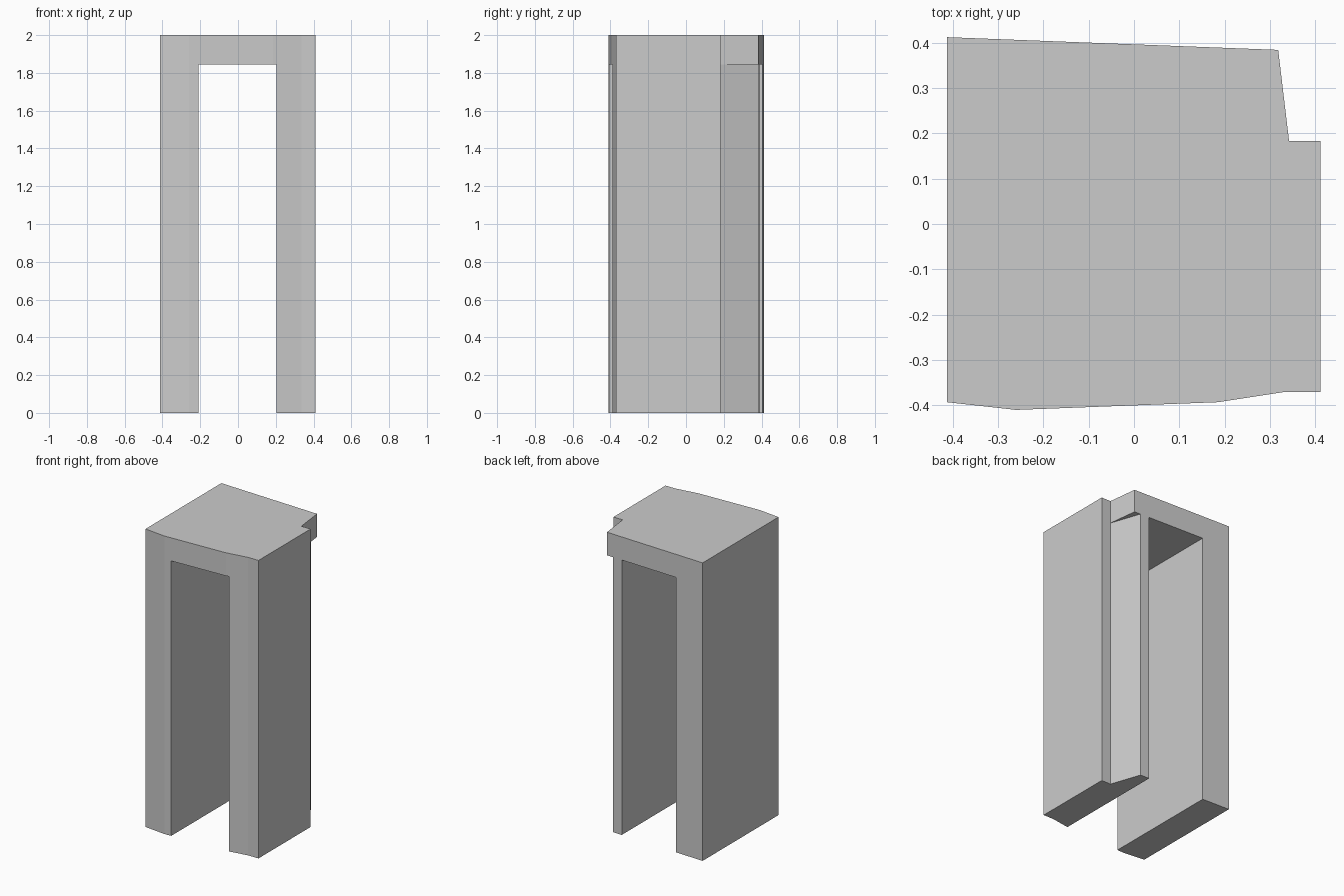
import bpy, bmesh

if "Cube" in bpy.data.objects:
    bpy.data.objects.remove(bpy.data.objects["Cube"])


def prism(name, outline, z0, z1):
    """Extrude a flat plan outline into a closed vertical prism."""
    bm = bmesh.new()
    base = bm.faces.new([bm.verts.new((x, y, z0)) for x, y in outline])
    top = bmesh.ops.extrude_face_region(bm, geom=[base], use_keep_orig=True)["geom"]
    for v in top:
        if isinstance(v, bmesh.types.BMVert):
            v.co.z = z1
    bmesh.ops.recalc_face_normals(bm, faces=bm.faces[:])
    mesh = bpy.data.meshes.new(name)
    bm.to_mesh(mesh)
    bm.free()
    obj = bpy.data.objects.new(name, mesh)
    bpy.context.collection.objects.link(obj)
    return obj


def cut(target, cutter):
    """Subtract the cutter, apply the result and discard the cutter."""
    cutter.hide_render = True
    mod = target.modifiers.new("cut", 'BOOLEAN')
    mod.operation = 'DIFFERENCE'
    mod.solver = 'EXACT'
    mod.object = cutter
    bpy.context.view_layer.objects.active = target
    bpy.ops.object.modifier_apply(modifier=mod.name)
    bpy.data.objects.remove(cutter, do_unlink=True)


LINTEL_Z = 1.845

# Full arch block with its irregular plan and notched back corner
arch = prism("stone_arch", [
    (-0.412, 0.412), (-0.412, -0.393), (-0.26, -0.41), (0.185, -0.393),
    (0.335, -0.37), (0.411, -0.37), (0.411, 0.183), (0.342, 0.183),
    (0.318, 0.384)], 0, 2)

# Passage between the legs
cut(arch, prism("passage_cutter", [
    (-0.21, -0.6), (0.205, -0.6), (0.205, 0.6), (-0.21, 0.6)], -0.5, LINTEL_Z))

# Slanted back corner of the right leg, leaving the lintel overhanging
cut(arch, prism("leg_corner_cutter", [
    (0.342, 0.183), (0.6, 0.25), (0.6, 0.447), (0.2505, 0.447)], -0.5, LINTEL_Z))
